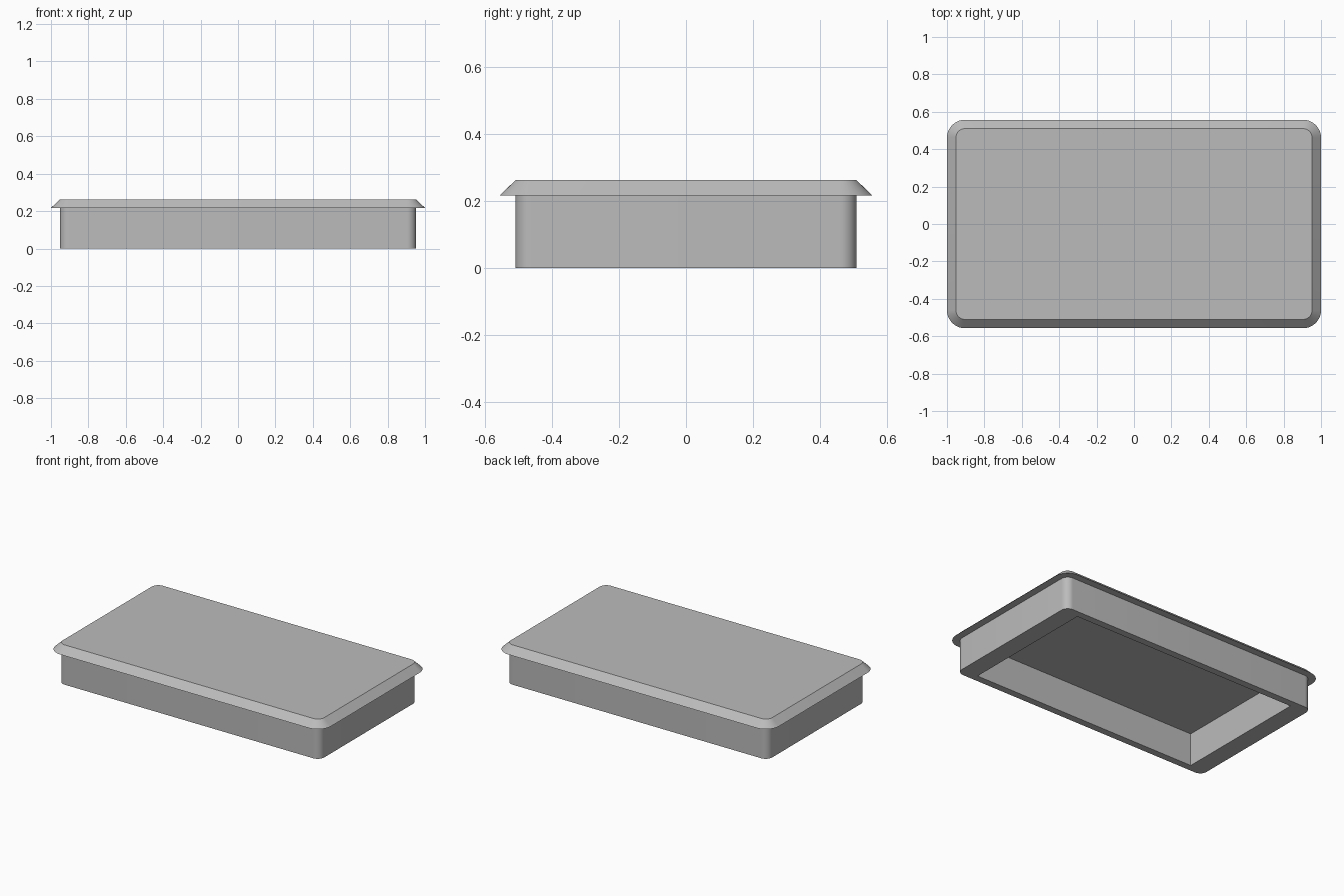
import bpy
import bmesh
from math import cos, sin, pi, radians

if "Cube" in bpy.data.objects:
    bpy.data.objects.remove(bpy.data.objects["Cube"])

# Overall sizes (half widths and heights)
HALF_X, HALF_Y = 0.952, 0.51
CORNER = 0.048
FLARE = 0.048
SEAT_Z, TOP_Z = 0.217, 0.262
OPEN_X, OPEN_Y = 0.83, 0.463
STEPS = 10

grey = bpy.data.materials.new("plain grey")
grey.use_nodes = True
colour = (0.5, 0.5, 0.5, 1)
grey.diffuse_color = colour
grey.node_tree.nodes["Principled BSDF"].inputs["Base Color"].default_value = colour


def loop(bm, hx, hy, z, radius=0):
    """Ring of vertices around a rectangle, with rounded corners if radius > 0."""
    steps = STEPS if radius else 0
    ring = []
    for i, (sx, sy) in enumerate(((1, 1), (-1, 1), (-1, -1), (1, -1))):
        for k in range(steps + 1):
            a = (i + k / max(steps, 1)) * pi / 2
            ring.append(bm.verts.new((sx * (hx - radius) + radius * cos(a),
                                      sy * (hy - radius) + radius * sin(a), z)))
    return ring


def wall(bm, low, high):
    """Quads between two rings with equal vertex counts."""
    n = len(low)
    for i in range(n):
        j = (i + 1) % n
        bm.faces.new((low[i], low[j], high[j], high[i]))


def finish(bm, name):
    bmesh.ops.recalc_face_normals(bm, faces=bm.faces)
    mesh = bpy.data.meshes.new(name)
    bm.to_mesh(mesh)
    bm.free()
    obj = bpy.data.objects.new(name, mesh)
    bpy.context.collection.objects.link(obj)
    mesh.materials.append(grey)
    bpy.ops.object.select_all(action="DESELECT")
    obj.select_set(True)
    bpy.context.view_layer.objects.active = obj
    bpy.ops.object.shade_smooth_by_angle(angle=radians(30))


# Hollow frame: rounded outside, square-cornered opening
bm = bmesh.new()
outer = [loop(bm, HALF_X, HALF_Y, z, CORNER) for z in (0, SEAT_Z)]
inner = [loop(bm, OPEN_X, OPEN_Y, z) for z in (0, SEAT_Z)]
wall(bm, *outer)
wall(bm, *inner)
for level in (0, 1):
    rings = (outer[level], inner[level])
    edges = [bm.edges.get((r[i - 1], r[i])) for r in rings for i in range(len(r))]
    bmesh.ops.triangle_fill(bm, edges=edges, use_beauty=True)
finish(bm, "frame")

# Lid: flared rim sloping in to a flat top
bm = bmesh.new()
bottom = loop(bm, HALF_X + FLARE, HALF_Y + FLARE - 0.001, SEAT_Z, CORNER + FLARE)
top = loop(bm, HALF_X, HALF_Y, TOP_Z, CORNER)
wall(bm, bottom, top)
bm.faces.new(top)
bm.faces.new(bottom)
finish(bm, "lid")
